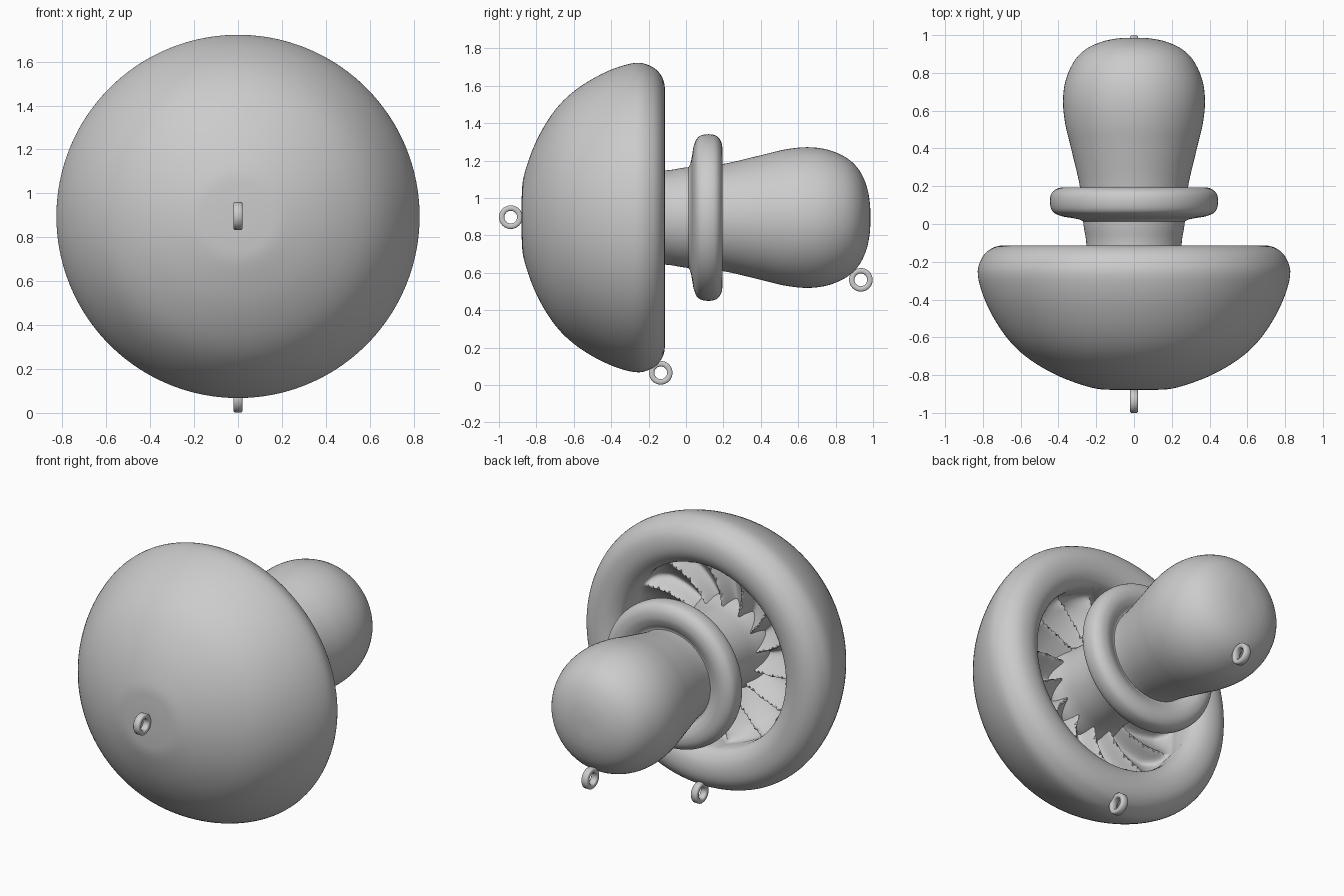
import bpy, bmesh
from math import sin, cos, pi, radians

if "Cube" in bpy.data.objects:
    bpy.data.objects.remove(bpy.data.objects["Cube"])

ZC = 0.895  # height of the mushroom axis


def spline(pts, n):
    """Catmull-Rom subdivision of a short profile."""
    p = [pts[0]] + pts + [pts[-1]]
    out = []
    for i in range(1, len(p) - 2):
        a, b, c, d = p[i - 1:i + 3]
        for k in range(n):
            t = k / n
            out.append(tuple(0.5 * (2 * b[j] + (c[j] - a[j]) * t
                       + (2 * a[j] - 5 * b[j] + 4 * c[j] - d[j]) * t * t
                       + (3 * b[j] - a[j] - 3 * c[j] + d[j]) * t ** 3) for j in (0, 1)))
    return out + [pts[-1]]


def make_object(name, bm, angle=60):
    bmesh.ops.remove_doubles(bm, verts=bm.verts[:], dist=1e-5)
    bmesh.ops.recalc_face_normals(bm, faces=bm.faces[:])
    me = bpy.data.meshes.new(name)
    bm.to_mesh(me)
    bm.free()
    ob = bpy.data.objects.new(name, me)
    bpy.context.collection.objects.link(ob)
    bpy.context.view_layer.objects.active = ob
    ob.select_set(True)
    bpy.ops.object.shade_smooth_by_angle(angle=radians(angle))
    ob.select_set(False)
    return ob


def lathe(name, profile, segs=96, n=5, offset=None, closed=False):
    """Revolve (y, r) points around the y axis; offset(y, r, a, t) shifts y."""
    prof = spline(profile + profile[:1] if closed else profile, n)
    bm = bmesh.new()
    rows = []
    for i, (y, r) in enumerate(prof):
        r = max(r, 0)
        row = []
        for s in range(segs):
            a = 2 * pi * s / segs
            dy = offset(r, a, i / (len(prof) - 1)) if offset else 0
            row.append(bm.verts.new((r * cos(a), y + dy, ZC + r * sin(a))))
        rows.append(row)
    for r0, r1 in zip(rows, rows[1:]):
        for s in range(segs):
            e = (s + 1) % segs
            bm.faces.new((r0[s], r0[e], r1[e], r1[s]))
    return make_object(name, bm)


# Cap: dome, rounded rim and a hollow underside with swirling gills
def gills(r, a, t):
    if t < 0.66 or r > 0.62 or r < 0.1:
        return 0
    fade = min(1, (0.62 - r) / 0.12) * min(1, (r - 0.1) / 0.1)
    phase = (14 * (a + 0.9 * (r - 0.25))) / (2 * pi) % 1
    ridge = phase / 0.75 if phase < 0.75 else (1 - phase) / 0.25
    return 0.11 * fade * (ridge ** 1.5 - 0.4)


cap_profile = [(-0.88, 0), (-0.878, 0.12), (-0.865, 0.23), (-0.80, 0.41), (-0.70, 0.575),
               (-0.58, 0.69), (-0.42, 0.782), (-0.27, 0.827), (-0.18, 0.805),
               (-0.13, 0.755), (-0.113, 0.69), (-0.125, 0.62), (-0.17, 0.565),
               (-0.24, 0.555), (-0.31, 0.555), (-0.35, 0.50), (-0.37, 0.40), (-0.375, 0.28),
               (-0.375, 0.15), (-0.375, 0)]
lathe("cap", cap_profile, segs=224, offset=gills)

# Stem
lathe("stem", [(-0.46, 0), (-0.46, 0.265), (-0.30, 0.255), (-0.11, 0.252), (0.0, 0.268),
               (0.19, 0.285), (0.40, 0.333), (0.53, 0.364), (0.65, 0.376), (0.76, 0.362),
               (0.86, 0.318), (0.925, 0.255), (0.965, 0.17), (0.983, 0.08), (0.986, 0)])

# Skirt collar around the stem
lathe("stem_collar", [(0.0, 0.25), (0.022, 0.285), (0.032, 0.33), (0.042, 0.385), (0.065, 0.43),
                      (0.11, 0.445), (0.16, 0.438), (0.188, 0.405), (0.194, 0.36),
                      (0.182, 0.32), (0.165, 0.29), (0.15, 0.25)], closed=True)


# Hanging eyelets: flat rings facing sideways
def eyelet(name, y, z, outer=0.063, inner=0.034, half=0.021, bev=0.006, segs=40):
    section = [(outer, half - bev), (outer - bev, half), (inner + bev, half), (inner, half - bev)]
    section += [(r, -x) for r, x in reversed(section)]
    bm = bmesh.new()
    rows = [[bm.verts.new((x, y + r * cos(2 * pi * s / segs), z + r * sin(2 * pi * s / segs)))
             for r, x in section] for s in range(segs)]
    m = len(section)
    for s in range(segs):
        p, q = rows[s], rows[(s + 1) % segs]
        for j in range(m):
            k = (j + 1) % m
            bm.faces.new((p[j], p[k], q[k], q[j]))
    make_object(name, bm, 50)


eyelet("cap_top_eyelet", -0.937, 0.897)
eyelet("cap_rim_eyelet", -0.135, 0.065)
eyelet("stem_eyelet", 0.935, 0.562)
